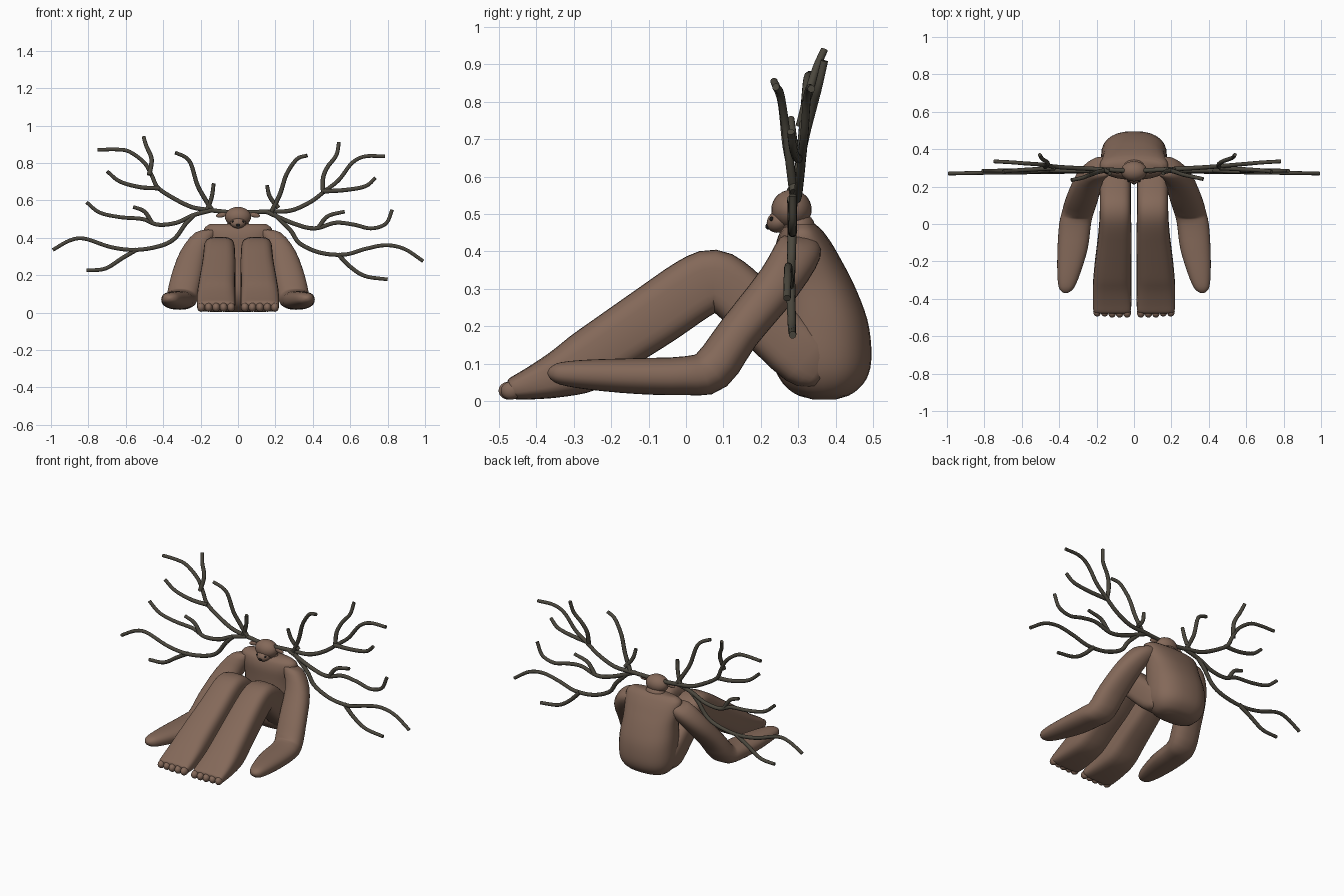
import bpy, bmesh, math
from mathutils import Vector


def material(name, rgb):
    m = bpy.data.materials.new(name)
    m.diffuse_color = (*rgb, 1)
    return m


FUR = material("fur_brown", (0.23, 0.14, 0.10))
HORN = material("antler_grey", (0.07, 0.063, 0.047))
DARK = material("dark", (0.01, 0.01, 0.01))


def spline(pts, steps):
    """Catmull-Rom interpolation of tuples of any length."""
    vs = [Vector(p) for p in pts]
    vs = [2 * vs[0] - vs[1]] + vs + [2 * vs[-1] - vs[-2]]
    out = []
    for a, b, c, d in zip(vs, vs[1:], vs[2:], vs[3:]):
        for k in range(steps):
            t = k / steps
            out.append(0.5 * (2 * b + (c - a) * t + (2 * a - 5 * b + 4 * c - d) * t * t
                              + (3 * b - a - 3 * c + d) * t ** 3))
    return out + [vs[-2]]


def loft(name, stations, power=2.0, steps=4, side=1, seg=28):
    """Skin rounded sections (x, y, z, half width, half thickness) along a path."""
    st = spline(stations, steps)
    bm = bmesh.new()
    rings = []
    for i, s in enumerate(st):
        a, b = st[max(i - 1, 0)], st[min(i + 1, len(st) - 1)]
        t = Vector((b[1] - a[1], b[2] - a[2])).normalized()
        ring = []
        for k in range(seg):
            w = 2 * math.pi * k / seg
            c, n = math.cos(w), math.sin(w)
            u = math.copysign(abs(c) ** (2 / power), c) * max(s[3], 0.003)
            v = math.copysign(abs(n) ** (2 / power), n) * max(s[4], 0.003)
            ring.append(bm.verts.new((side * (s[0] + u), s[1] + t[1] * v, s[2] - t[0] * v)))
        rings.append(ring)
    for p, q in zip(rings, rings[1:]):
        for k in range(seg):
            j = (k + 1) % seg
            bm.faces.new((p[k], p[j], q[j], q[k]))
    bm.faces.new(rings[0])
    bm.faces.new(rings[-1])
    bmesh.ops.recalc_face_normals(bm, faces=bm.faces)
    for f in bm.faces:
        f.smooth = True
    me = bpy.data.meshes.new(name)
    bm.to_mesh(me)
    bm.free()
    ob = bpy.data.objects.new(name, me)
    bpy.context.collection.objects.link(ob)
    me.materials.append(FUR)
    return ob


def ball(name, loc, size, mat=FUR, rot=(0, 0, 0)):
    bpy.ops.mesh.primitive_uv_sphere_add(segments=24, ring_count=14, location=loc, rotation=rot)
    ob = bpy.context.object
    ob.name = name
    ob.scale = size
    bpy.ops.object.shade_smooth()
    ob.data.materials.append(mat)
    return ob


def branch(name, pts, y0, y1, r=0.0125):
    """Round twig through front-view (x, z) points, y running from y0 to y1."""
    cu = bpy.data.curves.new(name, 'CURVE')
    cu.dimensions = '3D'
    cu.bevel_depth = r
    cu.bevel_resolution = 3
    cu.use_fill_caps = True
    sp = cu.splines.new('POLY')
    path = spline(pts, 6)
    sp.points.add(len(path) - 1)
    for i, p in enumerate(path):
        t = i / (len(path) - 1)
        sp.points[i].co = (p[0], y0 + (y1 - y0) * t, p[1], 1)
        sp.points[i].radius = 1 - 0.2 * t
    sp.use_smooth = True
    ob = bpy.data.objects.new(name, cu)
    bpy.context.collection.objects.link(ob)
    cu.materials.append(HORN)


# Torso: (z, front y, back y, half width)
torso = [(.004, .34, .40, .07), (.02, .29, .445, .125), (.06, .25, .483, .16), (.12, .23, .496, .175),
         (.22, .235, .485, .175), (.32, .235, .448, .17), (.40, .235, .405, .18),
         (.45, .25, .37, .18), (.474, .275, .345, .15)]
bm_st = [(0, (f + b) / 2, z, w, (b - f) / 2) for z, f, b, w in torso]
body = loft("torso", bm_st, 2.4)
# keep torso sections horizontal: flatten each ring to its station height
heights = [s[2] for s in spline(bm_st, 4)]
for i, v in enumerate(body.data.vertices):
    v.co.z = heights[i // 28]

# Limbs
leg = [(.10, .37, .075, .06, .05), (.10, .32, .115, .08, .08), (.10, .20, .225, .083, .079),
       (.10, .13, .293, .083, .078), (.10, .075, .322, .083, .083), (.10, .02, .300, .085, .085),
       (.103, -.075, .235, .09, .085), (.11, -.18, .165, .096, .082), (.115, -.27, .104, .101, .08),
       (.117, -.345, .07, .103, .062), (.117, -.42, .045, .103, .042), (.117, -.462, .034, .10, .03),
       (.117, -.472, .031, .09, .02)]
arm = [(.13, .315, .44, .04, .03), (.175, .305, .41, .065, .06), (.235, .25, .318, .075, .06),
       (.275, .143, .185, .085, .057), (.298, .07, .085, .085, .06), (.315, 0, .068, .085, .052),
       (.328, -.13, .067, .081, .048), (.348, -.26, .071, .062, .04), (.360, -.335, .074, .043, .03),
       (.364, -.362, .075, .022, .016), (.365, -.37, .075, .004, .003)]
for s, tag in ((1, "right"), (-1, "left")):
    loft("leg_" + tag, leg, 3.4, 3, s)
    loft("arm_" + tag, arm, 2.3, 3, s)
    for k in range(5):
        ball(f"toe_{tag}_{k}", (s * (.037 + .04 * k), -.468 - .006 * (k < 3), .028), (.021, .027, .024))
    ball("ear_" + tag, (s * .088, .28, .522), (.03, .009, .013), rot=(0, s * .2, 0))
    ball("eye_" + tag, (s * .028, .229, .487), (.007, .006, .006), DARK)

# Neck, head, muzzle, nose
ball("neck", (0, .30, .465), (.06, .045, .04))
ball("head", (0, .282, .512), (.07, .054, .053))
ball("muzzle", (0, .252, .482), (.042, .038, .03), rot=(.5, 0, 0))
ball("nose", (0, .219, .467), (.012, .007, .008), DARK)

# Antlers: (x, z) points seen from the front, then start y and end y
left = {
    "beam": ([(-.04, .535), (-.15, .548), (-.25, .565), (-.36, .62), (-.43, .67), (-.46, .73), (-.5, .80),
              (-.58, .86), (-.65, .872), (-.75, .87)], .285, .335),
    "crown": ([(-.475, .735), (-.462, .82), (-.49, .89), (-.505, .94)], .305, .37),
    "fork": ([(-.42, .665), (-.52, .67), (-.63, .70), (-.70, .755)], .30, .28),
    "tine": ([(-.14, .55), (-.19, .63), (-.22, .69), (-.25, .79), (-.28, .83), (-.335, .855)], .29, .235),
    "spur": ([(-.165, .55), (-.14, .62), (-.13, .69)], .29, .27),
    "middle": ([(-.14, .548), (-.24, .52), (-.33, .48), (-.43, .47), (-.51, .50), (-.63, .51), (-.74, .535),
                (-.81, .59)], .285, .285),
    "middle_fork": ([(-.46, .48), (-.5, .54), (-.56, .565)], .285, .28),
    "lower": ([(-.23, .525), (-.28, .475), (-.34, .395), (-.42, .355), (-.55, .335), (-.68, .35), (-.82, .395),
               (-.9, .385), (-.99, .335)], .285, .27),
    "lower_fork": ([(-.54, .338), (-.62, .29), (-.71, .235), (-.81, .225)], .28, .285),
}
right = {
    "beam": ([(.04, .535), (.16, .54), (.28, .545), (.385, .59), (.465, .65), (.54, .71), (.61, .80), (.68, .835),
              (.785, .835)], .285, .335),
    "crown": ([(.455, .645), (.455, .72), (.48, .78), (.525, .84), (.54, .91)], .305, .37),
    "fork": ([(.455, .648), (.57, .655), (.68, .675), (.735, .72)], .30, .28),
    "tine": ([(.18, .54), (.225, .635), (.26, .74), (.315, .82), (.37, .84)], .29, .24),
    "spur": ([(.215, .56), (.17, .62), (.155, .68)], .29, .27),
    "middle": ([(.15, .54), (.3, .475), (.41, .45), (.52, .48), (.62, .47), (.71, .45), (.79, .475),
                (.825, .55)], .285, .285),
    "middle_fork": ([(.43, .455), (.48, .515), (.57, .54)], .285, .28),
    "lower": ([(.19, .53), (.28, .44), (.33, .37), (.44, .32), (.57, .31), (.68, .34), (.79, .36), (.89, .34),
               (.99, .275)], .285, .27),
    "lower_fork": ([(.535, .312), (.6, .245), (.68, .195), (.8, .177)], .28, .285),
}
for tag, side in (("left", left), ("right", right)):
    for part, (pts, y0, y1) in side.items():
        branch(f"antler_{part}_{tag}", pts, y0, y1)
